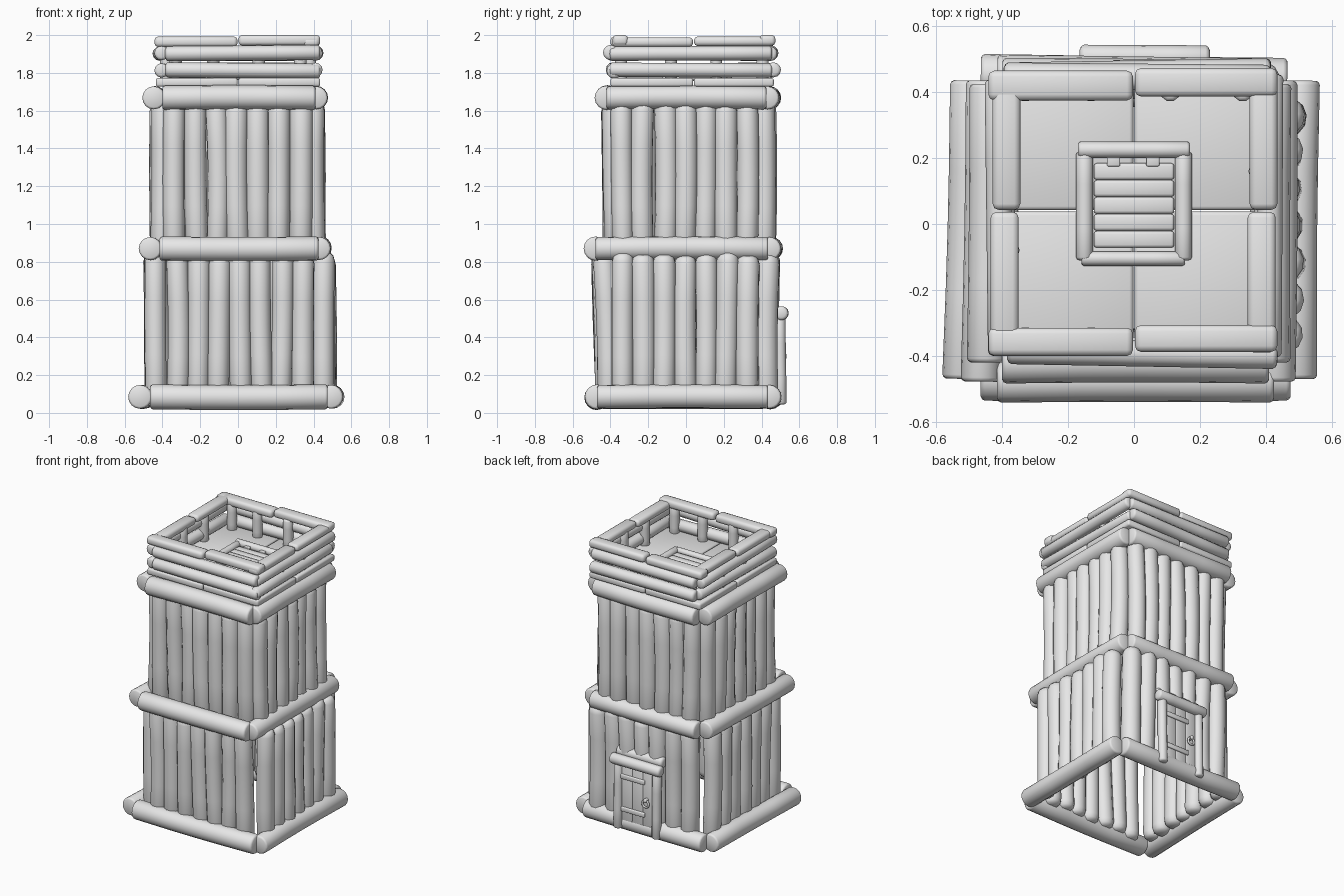
import bpy, bmesh, math, random
from mathutils import Vector

random.seed(4)
old = bpy.data.objects.get("Cube")
if old:
    bpy.data.objects.remove(old)

grey = bpy.data.materials.new("plain_grey")
grey.use_nodes = True
grey.diffuse_color = (0.8, 0.8, 0.8, 1)
grey.node_tree.nodes["Principled BSDF"].inputs["Base Color"].default_value = (0.8, 0.8, 0.8, 1)


def finish(name, bm, angle=50):
    mesh = bpy.data.meshes.new(name)
    bmesh.ops.recalc_face_normals(bm, faces=bm.faces)
    bm.to_mesh(mesh)
    bm.free()
    mesh.materials.append(grey)
    obj = bpy.data.objects.new(name, mesh)
    bpy.context.collection.objects.link(obj)
    bpy.ops.object.select_all(action='DESELECT')
    obj.select_set(True)
    bpy.context.view_layer.objects.active = obj
    bpy.ops.object.shade_smooth_by_angle(angle=math.radians(angle))
    return obj


def log(name, a, b, r, sides=14, bend=0.0, taper=1.0, dome=0.35, cap=0.6):
    """Round log from a to b with softened ends and a slight bow."""
    a, b = Vector(a), Vector(b)
    axis = b - a
    turn = axis.to_track_quat('Z', 'Y')
    e = dome * r / axis.length
    shoulder = 1 - (1 - cap) * .33
    stations = [(0, cap), (e * .35, shoulder), (e, 1), (.3, 1), (.5, 1), (.7, 1),
                (1 - e, 1), (1 - e * .35, shoulder), (1, cap)]
    bow = Vector((random.uniform(-1, 1), random.uniform(-1, 1), 0)) * bend
    bm = bmesh.new()
    rings = []
    for t, k in stations:
        rad = r * k * (1 + (taper - 1) * t)
        mid = a + axis * t + turn @ (bow * math.sin(math.pi * t))
        ring = []
        for i in range(sides):
            w = 2 * math.pi * i / sides
            ring.append(bm.verts.new(mid + turn @ Vector((math.cos(w), math.sin(w), 0)) * rad))
        rings.append(ring)
    for lo, hi in zip(rings, rings[1:]):
        for i in range(sides):
            j = (i + 1) % sides
            bm.faces.new((lo[i], lo[j], hi[j], hi[i]))
    bm.faces.new(rings[0])
    bm.faces.new(rings[-1])
    return finish(name, bm)


def board(name, x, y, z, bevel=0.012):
    """Soft-edged board spanning the given ranges."""
    bm = bmesh.new()
    bmesh.ops.create_cube(bm, size=1)
    for v in bm.verts:
        for i, (lo, hi) in enumerate((x, y, z)):
            v.co[i] = (lo + hi) / 2 + v.co[i] * (hi - lo)
    bmesh.ops.bevel(bm, geom=bm.edges[:], offset=bevel, segments=2, affect='EDGES', profile=0.5)
    return finish(name, bm)


def beam_ring(name, left, right, front, back, z, r, half, splay):
    """Four thick horizontal logs lapped at the corners."""
    for side, a, b, rad in (
            ("front", (-half, front, z), (half + .01, front, z), r + .003),
            ("back", (-half, back + .008, z), (half, back - .004, z), r),
            ("right", (left - splay, front, z), (left + splay, back - .01, z), r),
            ("left", (right - splay / 3, front, z), (right + splay / 3, back - .01, z), r)):
        log(f"{name}_{side}", a, b, rad, 16, .005, dome=.2, cap=.82)


def wall(name, fixed, along_x, start, end, z0, z1, lean, count=7):
    """Row of upright logs, slightly uneven."""
    step = (end - start) / (count - 1)
    for i in range(count):
        u = start + step * i
        j = [random.uniform(-.008, .008) for _ in range(4)]
        low = (u + j[0], fixed + j[1])
        high = (u + j[2], fixed + lean + j[3] * .7)
        if not along_x:
            low, high = low[::-1], high[::-1]
        top = z1 + random.uniform(-.012, .012)
        log(f"{name}_log_{i + 1}", (*low, z0 + random.uniform(-.01, .01)), (*high, top),
            step * random.uniform(.52, .57), 12, .008, random.uniform(.95, 1.03), .7)


# Log rings at base, middle and top
beam_ring("base_beam", -.507, .497, -.47, .445, .085, .063, .465, .012)
beam_ring("middle_beam", -.457, .432, -.478, .445, .87, .061, .415, .008)
beam_ring("upper_beam", -.442, .415, -.42, .435, 1.668, .061, .4, .004)

# Lower stockade walls
wall("lower_front", -.415, True, -.325, .345, .07, .84, -.024)
wall("lower_back", .425, True, -.32, .38, .07, .84, .008)
wall("lower_right", -.428, False, -.34, .325, .07, .84, -.008)
wall("lower_left", .455, False, -.335, .325, .07, .84, -.005)

# Upper stockade walls
wall("upper_front", -.375, True, -.335, .33, .86, 1.645, -.01)
wall("upper_back", .41, True, -.33, .335, .86, 1.645, .003)
wall("upper_right", -.397, False, -.33, .34, .86, 1.645, -.004)
wall("upper_left", .4, False, -.335, .325, .86, 1.645, -.003)

# Platform floor in four panels
for sx, x in (("right", (-.435, -.002)), ("left", (.002, .435))):
    for sy, y in (("front", (-.4, .038)), ("back", (.042, .465))):
        board(f"floor_{sy}_{sx}", x, y, (1.727, 1.773))

# Top rail boards, two to a side, a little uneven
for side, y in (("front", (-.4, -.315)), ("back", (.375, .465))):
    board(f"top_rail_{side}_a", (-.442, -.003), y, (1.938, 1.992), .018)
    board(f"top_rail_{side}_b", (.003, .435), (y[0] + .012, y[1] + .008), (1.945, 2.0), .018)
for side, x in (("right", (-.435, -.35)), ("left", (.345, .43))):
    board(f"top_rail_{side}_a", x, (-.39, .037), (1.938, 1.988), .018)
    board(f"top_rail_{side}_b", (x[0] + .006, x[1] + .005), (.043, .46), (1.943, 1.992), .018)

# Round parapet rails below the top boards
for i, z in enumerate((1.813, 1.905)):
    s = .01 * (-1) ** i
    log(f"parapet_front_{i}", (-.385, -.385, z + s / 3), (.435, -.39 + s, z - s / 3), .04, 12)
    log(f"parapet_back_{i}", (-.395, .45, z), (.415, .453 + s, z + s / 3), .04, 12)
    log(f"parapet_right_{i}", (-.405, -.4, z), (-.405 + s, .44, z + s / 3), .038, 12)
    log(f"parapet_left_{i}", (.41, -.405, z + s / 3), (.405 - s, .455, z), .038, 12)

# Parapet posts on the inside
for i, u in enumerate((-.33, -.13, .11, .33)):
    for side, x, y in (("front", u, -.345), ("back", u, .405)):
        log(f"post_{side}_{i}", (x, y, 1.75), (x, y, 1.96), .033, 10)
    if abs(u) < .3:
        for side, x in (("right", -.38), ("left", .38)):
            log(f"post_{side}_{i}", (x, u + .05, 1.75), (x, u + .05, 1.96), .033, 10)

# Hatch: frame, slats and hinges
log("hatch_frame_back", (-.17, .225, 1.79), (.17, .225, 1.79), .025, 12)
log("hatch_frame_front", (-.16, -.105, 1.785), (.155, -.105, 1.785), .022, 12)
for side, x in (("right", -.15), ("left", .15)):
    log(f"hatch_frame_{side}", (x, -.11, 1.783), (x, .22, 1.783), .026, 12)
for i in range(5):
    y = -.072 + i * .0515
    board(f"hatch_slat_{i + 1}", (-.122, .122), (y, y + .0505), (1.765, 1.792), .009)
for side, x in (("right", -.062), ("left", .057)):
    board(f"hatch_hinge_{side}", (x - .02, x + .02), (.175, .215), (1.77, 1.798), .004)

# Door on the back wall: posts, lintels, planks, straps and ring handle
cx = .03
for side, x in (("right", cx - .15), ("left", cx + .15)):
    log(f"door_post_{side}", (x, .502, .045), (x, .495, .51), .031, 12)
log("door_lintel", (cx - .195, .507, .528), (cx + .2, .505, .528), .037, 14)
log("door_upper_lintel", (cx - .18, .455, .57), (cx + .18, .455, .568), .038, 14)
for i in range(3):
    x = cx - .125 + i * .0835
    board(f"door_plank_{i + 1}", (x, x + .083), (.46, .502), (.06, .5), .006)
for i, z in enumerate((.17, .4)):
    board(f"door_strap_{i}", (cx - .06, cx + .125), (.497, .513), (z, z + .032), .005)
bpy.ops.mesh.primitive_torus_add(major_radius=.024, minor_radius=.007, major_segments=16,
                                 minor_segments=8, location=(cx - .075, .517, .275),
                                 rotation=(math.pi / 2, 0, 0))
ring = bpy.context.object
ring.name = "door_ring_handle"
ring.data.materials.append(grey)
bpy.ops.object.shade_smooth()
log("door_handle_stud", (cx - .075, .49, .3), (cx - .075, .533, .3), .013, 10)
